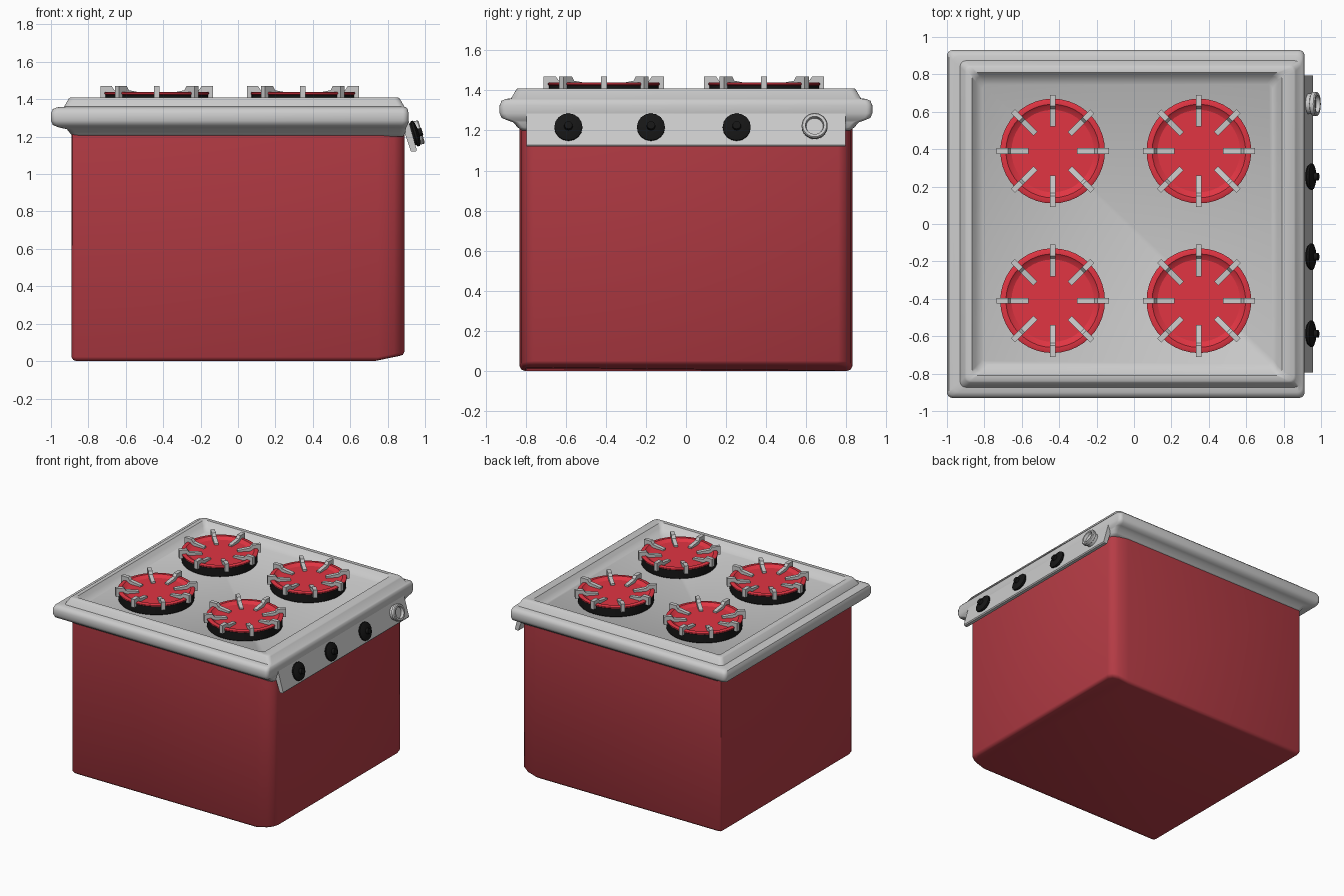
import bpy, bmesh, math
from mathutils import Matrix

if "Cube" in bpy.data.objects:
    bpy.data.objects.remove(bpy.data.objects["Cube"])


def material(name, rgb):
    m = bpy.data.materials.new(name)
    m.diffuse_color = (*rgb, 1)
    m.use_nodes = True
    m.node_tree.nodes["Principled BSDF"].inputs["Base Color"].default_value = m.diffuse_color
    return m


BODY_RED = material("body_red", (0.47, 0.045, 0.06))
DISH_RED = material("dish_red", (0.75, 0.035, 0.055))
BLACK = material("black", (0.008, 0.008, 0.008))


def finish(bm, name, mat=None, angle=35):
    bmesh.ops.recalc_face_normals(bm, faces=bm.faces)
    me = bpy.data.meshes.new(name)
    bm.to_mesh(me)
    bm.free()
    ob = bpy.data.objects.new(name, me)
    bpy.context.collection.objects.link(ob)
    if mat:
        me.materials.append(mat)
    bpy.ops.object.select_all(action='DESELECT')
    ob.select_set(True)
    bpy.context.view_layer.objects.active = ob
    bpy.ops.object.shade_smooth_by_angle(angle=math.radians(angle))
    return ob


def loft(rings, name, mat=None, angle=35):
    """Skin a list of equal-length point loops and cap both ends."""
    bm = bmesh.new()
    loops = [[bm.verts.new(p) for p in r] for r in rings]
    n = len(loops[0])
    for a, b in zip(loops, loops[1:]):
        for i in range(n):
            j = (i + 1) % n
            bm.faces.new((a[i], a[j], b[j], b[i]))
    bm.faces.new(loops[0])
    bm.faces.new(loops[-1])
    return finish(bm, name, mat, angle)


def lathe(profile, name, mat=None, sides=32, angle=35):
    """Revolve (radius, height) points about z."""
    rings = [[(r * math.cos(2 * math.pi * i / sides), r * math.sin(2 * math.pi * i / sides), z)
              for i in range(sides)] for r, z in profile]
    return loft(rings, name, mat, angle)


def rounded_rect(x0, x1, y, z, r=0.03, seg=4):
    pts = []
    corners = [(x1 - r, y - r), (x0 + r, y - r), (x0 + r, r - y), (x1 - r, r - y)]
    for k, (cx, cy) in enumerate(corners):
        for i in range(seg + 1):
            a = math.pi / 2 * (k + i / seg)
            pts.append((cx + r * math.cos(a), cy + r * math.sin(a), z))
    return pts


# Body: box with softened right-hand corners and a lifted right bottom edge
half = [(0.89, 0.76), (0.875, 0.795), (0.835, 0.82), (0.75, 0.83),
        (-0.87, 0.83), (-0.885, 0.825), (-0.89, 0.81)]
plan = half + [(x, -y) for x, y in reversed(half)]


def body_ring(z, inset, lift=True):
    sx, sy = 1 - inset / 0.89, 1 - inset / 0.83
    return [(x * sx, y * sy, z + (max(0, x - 0.75) * 0.2 if lift else 0)) for x, y in plan]


loft([body_ring(0, 0.025), body_ring(0.006, 0.009), body_ring(0.022, 0),
      body_ring(1.26, 0, False)], "body", BODY_RED, 50)

# Cooktop: neck, rolled rim, raised lip and recessed floor
cooktop = [(-0.88, 0.88, 0.82, 1.20), (-0.895, 0.893, 0.84, 1.215), (-0.915, 0.897, 0.862, 1.24),
           (-0.96, 0.90, 0.89, 1.25), (-0.99, 0.907, 0.92, 1.262), (-1.0, 0.912, 0.93, 1.285),
           (-1.0, 0.912, 0.93, 1.325), (-0.99, 0.907, 0.92, 1.348), (-0.965, 0.90, 0.90, 1.357),
           (-0.93, 0.89, 0.873, 1.36), (-0.905, 0.865, 0.848, 1.403), (-0.895, 0.855, 0.84, 1.41),
           (-0.865, 0.79, 0.81, 1.41), (-0.845, 0.77, 0.79, 1.385), (-0.81, 0.74, 0.75, 1.355)]
loft([rounded_rect(*c) for c in cooktop], "cooktop", None, 45)

# Sloping control panel on the right side
TILT = math.atan2(0.055, 0.19)
section = [(0.86, 1.31), (0.905, 1.31), (0.956, 1.128), (0.95, 1.12), (0.925, 1.12)]
loft([[(x, y, z) for x, z in section] for y in (-0.795, 0.795)], "control_panel", None, 30)


def on_panel(ob, y):
    ob.matrix_world = Matrix.Translation((0.933, y, 1.212)) @ Matrix.Rotation(math.pi / 2 - TILT, 4, 'Y')


# Black knobs and the grey ring dial
for i, y in enumerate((-0.587, -0.175, 0.253)):
    on_panel(lathe([(0.05, -0.01), (0.062, 0.004), (0.07, 0.01), (0.07, 0.022), (0.05, 0.03),
                    (0.022, 0.034), (0.02, 0.055)], f"knob_{i + 1}", BLACK, 16), y)
on_panel(lathe([(0.055, -0.01), (0.055, 0.02), (0.065, 0.025), (0.065, 0.045), (0.06, 0.051),
                (0.046, 0.051), (0.042, 0.03)], "ring_dial", None, 24), 0.642)

# Burners: black base, red dish, black cap and eight grey prongs
prong = [(0.13, 1.405), (0.3, 1.405), (0.3, 1.47), (0.24, 1.47), (0.225, 1.448), (0.13, 1.435)]
n = 0
for cx in (-0.435, 0.347):
    for cy in (0.39, -0.41):
        n += 1
        parts = [
            lathe([(0.26, 1.34), (0.275, 1.36), (0.275, 1.424), (0.26, 1.424),
                   (0.1, 1.37)], f"burner_base_{n}", BLACK, 40),
            lathe([(0.272, 1.422), (0.28, 1.428), (0.28, 1.436), (0.272, 1.44), (0.25, 1.44),
                   (0.238, 1.43), (0.2, 1.413), (0.15, 1.4), (0.08, 1.392)],
                  f"burner_dish_{n}", DISH_RED, 40),
            lathe([(0.088, 1.38), (0.088, 1.405), (0.08, 1.411), (0.03, 1.413)],
                  f"burner_cap_{n}", BLACK, 28)]
        for k in range(8):
            p = loft([[(r, w, z) for r, z in prong] for w in (-0.015, 0.015)],
                     f"prong_{n}_{k + 1}", None, 30)
            p.rotation_euler.z = k * math.pi / 4
            parts.append(p)
        for p in parts:
            p.location = (cx, cy, 0)
